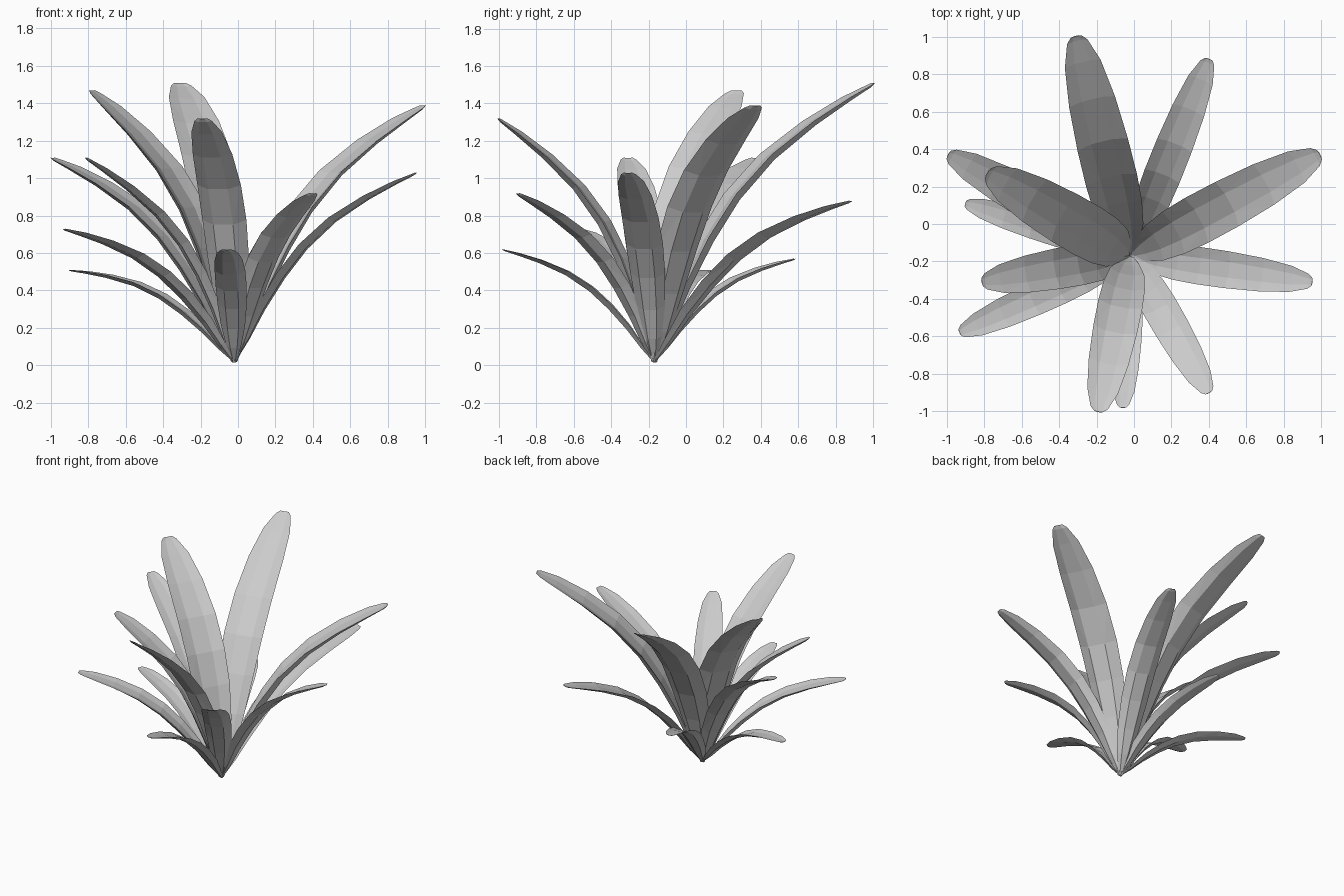
import bpy
import bmesh
from mathutils import Vector

cube = bpy.data.objects.get("Cube")
if cube:
    bpy.data.objects.remove(cube, do_unlink=True)

# One plain grey for the whole plant
grey = bpy.data.materials.new("pale_grey")
grey.use_nodes = True
colour = (0.6, 0.6, 0.6, 1)
grey.diffuse_color = colour
grey.node_tree.nodes["Principled BSDF"].inputs["Base Color"].default_value = colour

ROOT = Vector((-0.02, -0.17, 0.02))
UP = Vector((0, 0, 1))

# Leaf profile: position along the chord, arch above the chord, relative width
STATIONS = [(0, 0, 0.13), (0.1, 0.035, 0.5), (0.22, 0.078, 0.78),
            (0.36, 0.11, 0.94), (0.5, 0.125, 1), (0.65, 0.115, 0.99),
            (0.8, 0.078, 0.9), (0.92, 0.035, 0.7), (0.985, 0.006, 0.4),
            (1, 0, 0.22)]

# Cupped cross-section: sideways, depth
SECTION = [(-1, 0), (-0.42, -0.17), (0.42, -0.17), (1, 0),
           (0.45, -0.36), (-0.45, -0.36)]


def make_leaf(name, tip, half_width):
    chord = Vector(tip) - ROOT
    length = chord.length
    along = chord.normalized()
    side = UP.cross(along).normalized()
    normal = along.cross(side)
    bm = bmesh.new()
    rings = []
    for t, arch, width in STATIONS:
        centre = ROOT + chord * t + normal * arch * length
        w = half_width * width
        cup = w * (1.35 - 0.7 * t)
        rings.append([bm.verts.new(centre + side * u * w + normal * d * cup)
                      for u, d in SECTION])
    count = len(SECTION)
    for a, b in zip(rings, rings[1:]):
        for i in range(count):
            j = (i + 1) % count
            bm.faces.new((a[i], a[j], b[j], b[i]))
    bm.faces.new(rings[0])
    bm.faces.new(rings[-1])
    bmesh.ops.triangulate(bm, faces=bm.faces[:])
    bmesh.ops.recalc_face_normals(bm, faces=bm.faces[:])
    mesh = bpy.data.meshes.new(name)
    bm.to_mesh(mesh)
    bm.free()
    mesh.materials.append(grey)
    bpy.context.collection.objects.link(bpy.data.objects.new(name, mesh))


# Leaf tips and half widths, from the tall inner leaves to the low outer ones
LEAVES = {
    "tall_back_leaf": ((-0.31, 1.0, 1.51), 0.14),
    "tall_right_leaf": ((-0.78, 0.27, 1.47), 0.145),
    "tall_left_leaf": ((0.99, 0.37, 1.39), 0.135),
    "tall_front_leaf": ((-0.19, -1.0, 1.32), 0.12),
    "middle_right_back_leaf": ((-0.99, 0.37, 1.11), 0.11),
    "middle_right_front_leaf": ((-0.81, -0.31, 1.11), 0.11),
    "middle_left_leaf": ((0.95, -0.31, 1.03), 0.1),
    "middle_front_left_leaf": ((0.4, -0.9, 0.92), 0.095),
    "middle_back_left_leaf": ((0.4, 0.88, 0.88), 0.1),
    "low_right_front_leaf": ((-0.93, -0.58, 0.73), 0.09),
    "low_front_leaf": ((-0.06, -0.98, 0.62), 0.083),
    "low_back_leaf": ((-0.27, 0.58, 0.57), 0.075),
    "low_right_leaf": ((-0.9, 0.11, 0.51), 0.075),
}
for leaf_name, (leaf_tip, leaf_half_width) in LEAVES.items():
    make_leaf(leaf_name, leaf_tip, leaf_half_width)
